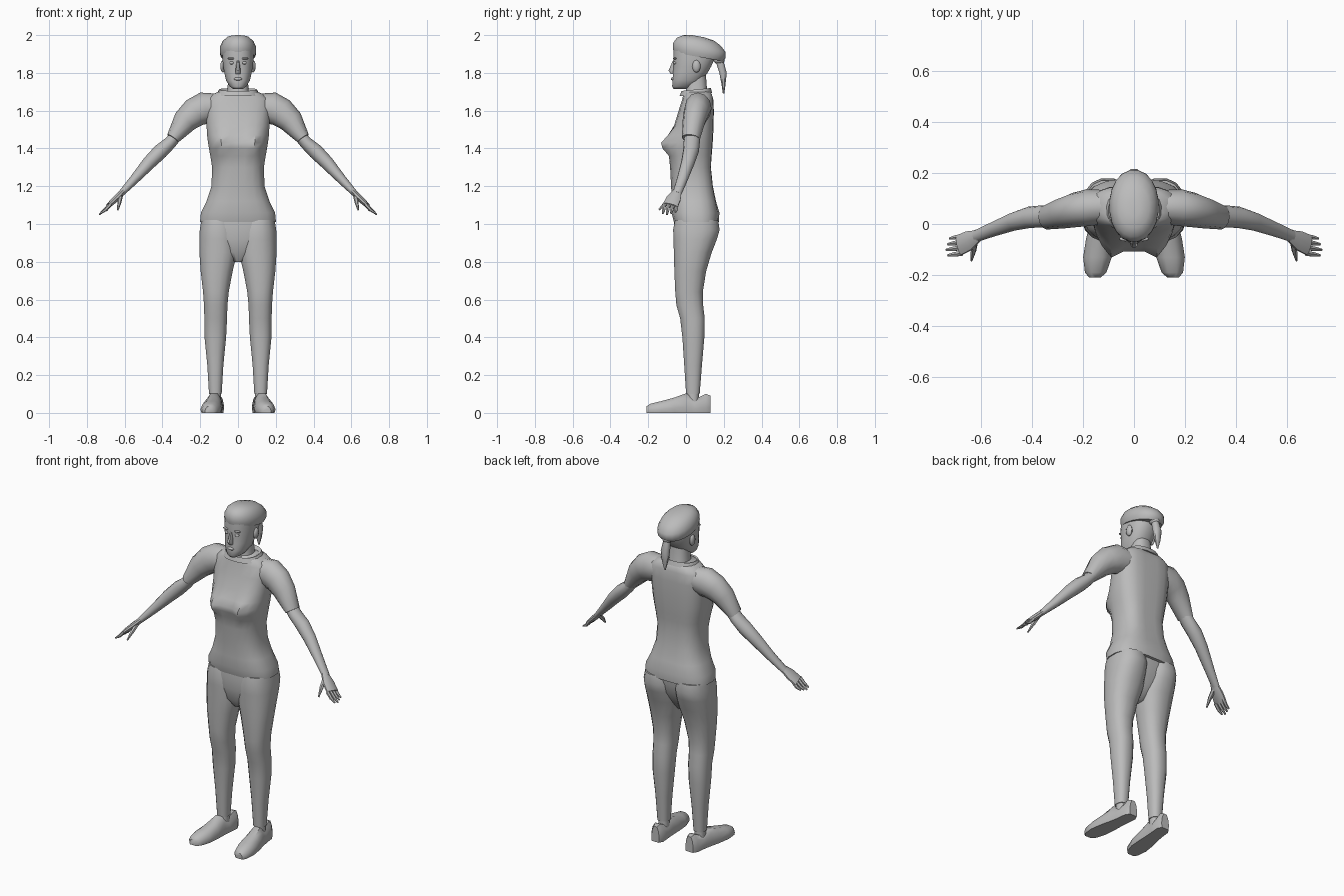
import bpy
import bmesh
from math import cos, sin, pi, radians, exp
from mathutils import Vector

cube = bpy.data.objects.get("Cube")
if cube:
    bpy.data.objects.remove(cube, do_unlink=True)

grey = bpy.data.materials.new("plain grey")
grey.use_nodes = True
grey.diffuse_color = (0.5, 0.5, 0.5, 1)
grey.node_tree.nodes["Principled BSDF"].inputs["Base Color"].default_value = grey.diffuse_color


def finish(name, bm, mirror, crease=50):
    """Turn a bmesh into a smooth, optionally mirrored object."""
    bmesh.ops.recalc_face_normals(bm, faces=bm.faces)
    mesh = bpy.data.meshes.new(name)
    bm.to_mesh(mesh)
    bm.free()
    mesh.materials.append(grey)
    for poly in mesh.polygons:
        poly.use_smooth = True
    mesh.set_sharp_from_angle(angle=radians(crease))
    obj = bpy.data.objects.new(name, mesh)
    bpy.context.scene.collection.objects.link(obj)
    if mirror:
        modifier = obj.modifiers.new("Mirror", 'MIRROR')
        modifier.use_mirror_merge = False
    return obj


def loft(name, rings, mirror=False, crease=50):
    """Skin a list of equally sized point rings and cap both ends."""
    bm = bmesh.new()
    loops = [[bm.verts.new(point) for point in ring] for ring in rings]
    count = len(loops[0])
    for low, high in zip(loops, loops[1:]):
        for i in range(count):
            j = (i + 1) % count
            bm.faces.new((low[i], low[j], high[j], high[i]))
    bm.faces.new(loops[0])
    bm.faces.new(loops[-1])
    return finish(name, bm, mirror, crease)


def soft(value, power):
    return abs(value) ** power * (1 if value > 0 else -1)


def level_ring(z, half, front, back, cx=0, tilt=0, power=0.85, sides=20):
    """Rounded horizontal section from its half width and its y limits."""
    middle, depth = (front + back) / 2, (back - front) / 2
    ring = []
    for i in range(sides):
        angle = 2 * pi * (i + 0.5) / sides
        dy = depth * soft(sin(angle), power)
        ring.append(Vector((cx + half * soft(cos(angle), power),
                            middle + dy, z + tilt * dy)))
    return ring


def limb(name, stations, sides=12):
    """Tube along a path; each station is x, y, z, thickness, depth."""
    centres = [Vector(s[:3]) for s in stations]
    rings = []
    for i, s in enumerate(stations):
        along = centres[min(i + 1, len(centres) - 1)] - centres[max(i - 1, 0)]
        up = along.cross(Vector((0, 1, 0))).normalized()
        across = up.cross(along).normalized()
        rings.append([centres[i] + up * s[3] * cos(2 * pi * k / sides)
                      + across * s[4] * sin(2 * pi * k / sides)
                      for k in range(sides)])
    return loft(name, rings, mirror=True)


def blob(name, centre, size, mirror=False):
    bm = bmesh.new()
    bmesh.ops.create_uvsphere(bm, u_segments=10, v_segments=8, radius=1)
    for vert in bm.verts:
        vert.co = Vector(centre) + vert.co * Vector(size)
    return finish(name, bm, mirror)


# Shirt body: height, half width, front, back
shirt = [(1.01, .203, -.065, .175), (1.06, .198, -.078, .178),
         (1.12, .168, -.075, .165), (1.2, .142, -.08, .15),
         (1.3, .138, -.085, .14), (1.36, .148, -.085, .143),
         (1.4, .155, -.085, .146), (1.43, .16, -.082, .148),
         (1.47, .165, -.075, .15), (1.52, .168, -.063, .152),
         (1.6, .172, -.04, .153), (1.66, .17, -.02, .15),
         (1.69, .13, -.015, .143), (1.705, .09, -.01, .13)]
rings = [level_ring(*row, power=.75) for row in shirt]
for ring in rings:
    for p in ring:
        rise = exp(-((p.z - 1.425) / .055) ** 2)
        if p.y < 0:
            p.y -= .06 * rise * exp(-((abs(p.x) - .085) / .05) ** 2)
        elif p.z > 1.1:
            p.y -= .015 * exp(-(p.x / .04) ** 2)
loft("shirt_body", rings)

# Sleeves, bare arms and palms
limb("sleeves", [(.1, .068, 1.62, .07, .065), (.18, .064, 1.613, .085, .072),
                 (.23, .055, 1.59, .078, .068), (.28, .042, 1.545, .066, .06),
                 (.345, .026, 1.453, .036, .048)])
limb("forearms", [(.3, .035, 1.5, .03, .04), (.36, .03, 1.43, .034, .043),
                  (.41, .026, 1.385, .04, .042), (.47, .01, 1.325, .036, .036),
                  (.55, -.02, 1.235, .025, .029), (.62, -.048, 1.16, .016, .024)])
limb("palms", [(.61, -.046, 1.17, .015, .024), (.645, -.065, 1.135, .017, .04),
               (.685, -.083, 1.098, .013, .042)], sides=10)

# Fingers fan out from the palm
for i, finger in enumerate(("index", "middle", "ring", "little")):
    y = -.115 + .022 * i
    reach = .05 - .006 * abs(i - 1)
    limb(finger + "_fingers", [(.675, y, 1.105, .01, .011),
                               (.68 + reach * .5, y - .004, 1.075, .009, .01),
                               (.685 + reach, y - .008, 1.1 - reach, .004, .005)], sides=6)
limb("thumbs", [(.622, -.065, 1.15, .013, .014), (.628, -.105, 1.115, .011, .012),
                (.636, -.143, 1.075, .004, .005)], sides=6)

# Trousers: pelvis, then one mirrored leg
pelvis = [(.8, .03, -.02, .06), (.85, .1, -.052, .1), (.92, .19, -.062, .14),
          (.98, .2, -.066, .155), (1.03, .195, -.062, .16)]
loft("trouser_seat", [level_ring(*row) for row in pelvis])
leg = [(.1, .034, .0, .073, .12), (.25, .043, -.01, .085, .12),
       (.4, .058, -.02, .098, .12), (.5, .061, -.032, .1, .118),
       (.57, .063, -.052, .092, .118), (.64, .069, -.058, .09, .117),
       (.75, .086, -.063, .108, .113), (.85, .102, -.066, .138, .104),
       (.92, .102, -.068, .166, .104), (.97, .1, -.07, .18, .104),
       (1.02, .09, -.06, .172, .105)]
loft("trouser_legs", [level_ring(*row, sides=16) for row in leg], mirror=True)
loft("ankles", [level_ring(z, .03, .005, .068, .12, sides=10) for z in (.03, .14)], mirror=True)

# Shoes: y, centre x, half width, top height
shoe = [(-.21, .153, .022, .035), (-.19, .15, .042, .05), (-.13, .143, .056, .065),
        (-.06, .135, .053, .085), (0, .127, .046, .108), (.045, .121, .043, .075),
        (.105, .115, .042, .105), (.13, .113, .026, .095)]
section = [(-.9, 0), (-1, .3), (-.8, .7), (-.4, .96), (.4, .96), (.8, .7), (1, .3), (.9, 0)]
loft("shoes", [[(cx + half * u, y, top * v) for u, v in section]
               for y, cx, half, top in shoe], mirror=True)

# Neck and collar
loft("neck", [level_ring(1.66, .068, -.015, .125), level_ring(1.71, .056, 0, .112),
              level_ring(1.8, .052, 0, .105)])
loft("collar", [level_ring(1.685, .115, -.035, .14, tilt=.1),
                level_ring(1.712, .1, -.025, .132, tilt=.1),
                level_ring(1.7, .08, -.01, .12, tilt=.1)])

# Head with chin, jaw and brow
head = [(1.715, .026, -.066, .01), (1.728, .044, -.074, .045),
        (1.76, .064, -.072, .085), (1.8, .073, -.07, .115),
        (1.835, .079, -.066, .135), (1.87, .083, -.068, .15),
        (1.92, .083, -.066, .16)]
loft("head", [level_ring(*row) for row in head], crease=60)
loft("nose", [level_ring(1.795, .015, -.082, -.05, sides=8),
              level_ring(1.812, .015, -.094, -.05, sides=8),
              level_ring(1.865, .007, -.07, -.05, sides=8)])
blob("lips", (0, -.068, 1.768), (.022, .012, .009))
blob("eyes", (.033, -.057, 1.853), (.014, .011, .008), mirror=True)
blob("brows", (.034, -.058, 1.876), (.024, .01, .006), mirror=True)
blob("ears", (.08, .055, 1.835), (.014, .022, .033), mirror=True)

# Head scarf with its knot and hanging tails
scarf = [(1.885, .09, -.066, .195), (1.905, .097, -.071, .212), (1.935, .096, -.069, .211),
         (1.965, .083, -.05, .185), (1.985, .06, -.015, .15), (1.994, .025, .03, .1)]
loft("head_scarf", [level_ring(*row, tilt=-.18, power=.95) for row in scarf])
blob("scarf_knot", (0, .175, 1.868), (.03, .03, .022))
loft("scarf_tail", [level_ring(1.88, .018, .15, .195, sides=8),
                    level_ring(1.8, .026, .175, .217, sides=8),
                    level_ring(1.74, .018, .187, .21, sides=8),
                    level_ring(1.69, .004, .195, .203, sides=8)])
